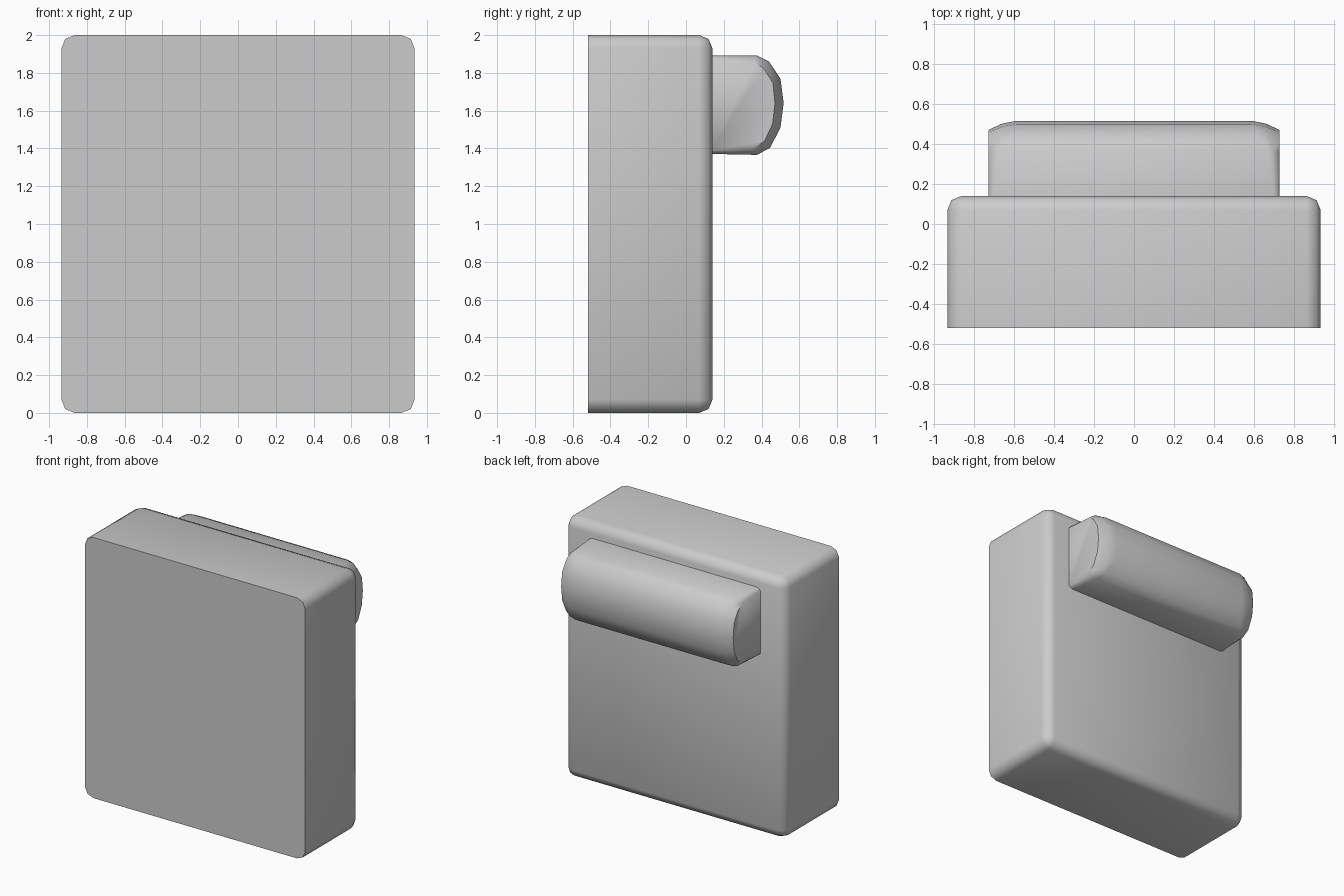
import bpy, bmesh
from mathutils import Vector

if "Cube" in bpy.data.objects:
    bpy.data.objects.remove(bpy.data.objects["Cube"])


def finish(name, bm, angle):
    bmesh.ops.recalc_face_normals(bm, faces=bm.faces)
    mesh = bpy.data.meshes.new(name)
    bm.to_mesh(mesh)
    bm.free()
    ob = bpy.data.objects.new(name, mesh)
    bpy.context.collection.objects.link(ob)
    bpy.ops.object.select_all(action='DESELECT')
    ob.select_set(True)
    bpy.context.view_layer.objects.active = ob
    bpy.ops.object.shade_smooth_by_angle(angle=angle)
    return ob


# Main block: every edge rounded except the rim of the flat front
bm = bmesh.new()
bmesh.ops.create_cube(bm, size=1)
for v in bm.verts:
    v.co = Vector((v.co.x * 1.87, v.co.y * 0.66 - 0.19, v.co.z * 2 + 1))
edges = [e for e in bm.edges if any(v.co.y > 0 for v in e.verts)]
bmesh.ops.bevel(bm, geom=edges, offset=0.07, offset_type='OFFSET',
                segments=2, profile=0.5, affect='EDGES')
finish("block", bm, 0.9)

# Rear handle: rounded side profile (y, z, end rounding width, end inset)
profile = [(0.135, 1.893, 0.03, 0.02), (0.375, 1.892, 0.06, 0.04),
           (0.44, 1.86, 0.10, 0.046), (0.50, 1.77, 0.14, 0.046),
           (0.517, 1.64, 0.14, 0.046), (0.50, 1.51, 0.14, 0.046),
           (0.445, 1.403, 0.10, 0.046), (0.375, 1.366, 0.06, 0.04),
           (0.135, 1.371, 0.03, 0.02)]
centre = Vector((0.25, 1.63))
half = 0.73
bm = bmesh.new()
rings = []
for side, steps in ((-1, ((0, 1), (0.5, 0.3), (1, 0))),
                    (1, ((1, 0), (0.5, 0.3), (0, 1)))):
    for width_part, inset_part in steps:
        ring = []
        for i, (y, z, w, d) in enumerate(profile):
            p = Vector((y, z))
            direction = (centre - p).normalized()
            if i in (0, len(profile) - 1):
                direction = Vector((0, 1 if z < centre.y else -1))
            p += direction * d * inset_part
            ring.append(bm.verts.new((side * (half - w * width_part), p.x, p.y)))
        rings.append(ring)
n = len(profile)
for a, b in zip(rings, rings[1:]):
    for i in range(n):
        j = (i + 1) % n
        bm.faces.new((a[i], a[j], b[j], b[i]))
bm.faces.new(rings[0])
bm.faces.new(rings[-1])
finish("rear_handle", bm, 0.9)
